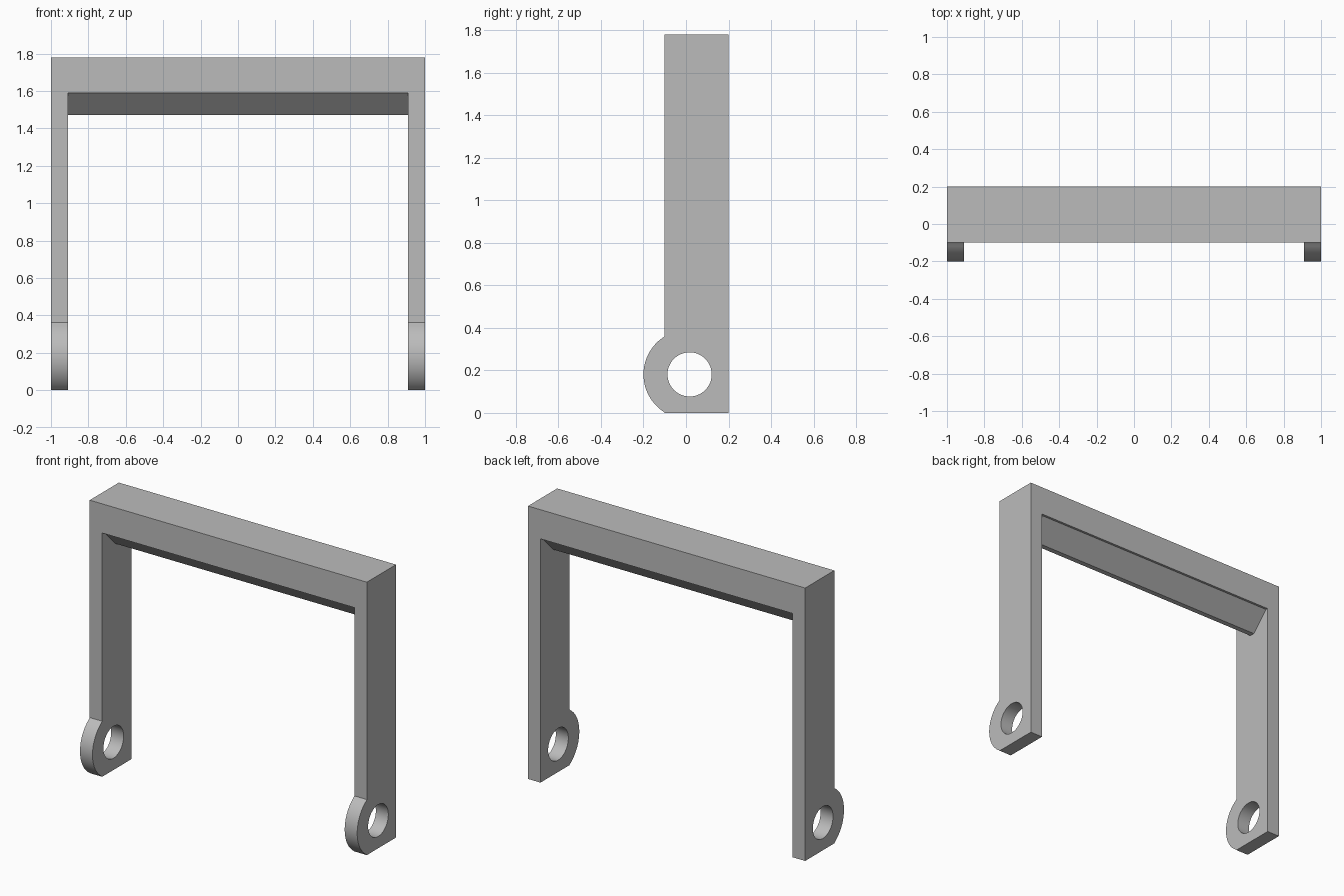
import bpy, bmesh
from math import cos, sin, asin, pi, radians

if "Cube" in bpy.data.objects:
    bpy.data.objects.remove(bpy.data.objects["Cube"])

grey = bpy.data.materials.new("plain grey")
grey.use_nodes = True
grey.diffuse_color = (0.5, 0.5, 0.5, 1)
grey.node_tree.nodes["Principled BSDF"].inputs["Base Color"].default_value = (0.5, 0.5, 0.5, 1)


def extrude_profile(name, points, x0, x1):
    """Prism from a (y, z) outline, running along x."""
    bm = bmesh.new()
    face = bm.faces.new([bm.verts.new((x0, y, z)) for y, z in points])
    grown = bmesh.ops.extrude_face_region(bm, geom=[face])["geom"]
    verts = [g for g in grown if isinstance(g, bmesh.types.BMVert)]
    bmesh.ops.translate(bm, verts=verts, vec=(x1 - x0, 0, 0))
    bmesh.ops.recalc_face_normals(bm, faces=bm.faces)
    mesh = bpy.data.meshes.new(name)
    bm.to_mesh(mesh)
    bm.free()
    mesh.materials.append(grey)
    obj = bpy.data.objects.new(name, mesh)
    bpy.context.collection.objects.link(obj)
    return obj


def arc(cy, cz, r, start, end, n):
    angles = [start + (end - start) * i / n for i in range(n + 1)]
    return [(cy + r * cos(a), cz + r * sin(a)) for a in angles]


FRONT, BACK, TOP, UNDER = -0.1, 0.2, 1.78, 1.59
INNER = 0.91

# Cross beam and the tapered rib beneath it
extrude_profile("cross_beam", [(FRONT, UNDER), (BACK, UNDER), (BACK, TOP), (FRONT, TOP)], -1, 1)
extrude_profile("beam_rib", [(-0.085, UNDER), (0.034, 1.47), (0.068, 1.47), (0.185, UNDER)],
                -INNER, INNER)

# Legs with a rounded lug on the front and a round pivot hole
lug_z, lug_r = 0.181, 0.21
half = asin(lug_z / lug_r)
lug = arc(0.01, lug_z, lug_r, pi - half, pi + half, 32)
lug[0], lug[-1] = (FRONT, 2 * lug_z), (FRONT, 0)
outline = [(BACK, 0), (BACK, UNDER), (FRONT, UNDER)] + lug

for side, s in (("left", 1), ("right", -1)):
    leg = extrude_profile(side + "_leg", outline, s * INNER, s)
    cutter = extrude_profile(side + "_hole_cutter", arc(0.017, lug_z, 0.104, 0, 2 * pi, 48)[:-1],
                             s * 0.8, s * 1.1)
    cutter.hide_render = True
    cut = leg.modifiers.new("pivot_hole", "BOOLEAN")
    cut.object, cut.operation, cut.solver = cutter, "DIFFERENCE", "EXACT"

    bpy.ops.object.select_all(action="DESELECT")
    leg.select_set(True)
    bpy.context.view_layer.objects.active = leg
    bpy.ops.object.modifier_apply(modifier=cut.name)
    bpy.data.objects.remove(cutter)
    bpy.ops.object.shade_smooth_by_angle(angle=radians(30))
